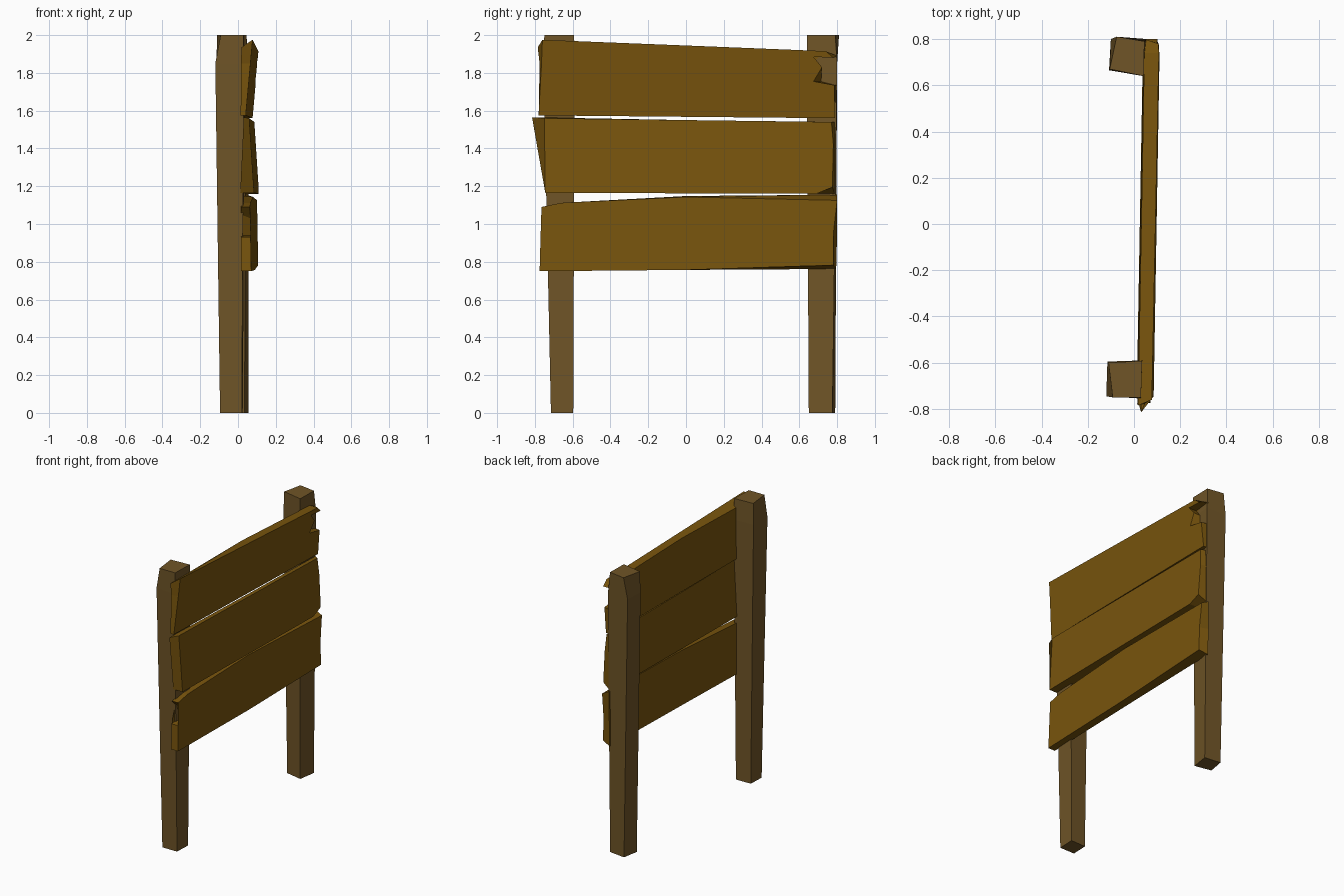
import bpy, bmesh

if "Cube" in bpy.data.objects:
    bpy.data.objects.remove(bpy.data.objects["Cube"])


def material(name, rgb):
    m = bpy.data.materials.new(name)
    m.diffuse_color = (*rgb, 1)
    m.use_nodes = True
    m.node_tree.nodes["Principled BSDF"].inputs["Base Color"].default_value = m.diffuse_color
    return m


board_mat = material("board_wood", (0.19, 0.09, 0.004))
post_mat = material("post_wood", (0.16, 0.09, 0.02))


def loft(name, rings, mat):
    """Join rings of equal point count into a closed solid."""
    bm = bmesh.new()
    loops = [[bm.verts.new(p) for p in ring] for ring in rings]
    n = len(loops[0])
    for a, b in zip(loops, loops[1:]):
        for i in range(n):
            j = (i + 1) % n
            bm.faces.new((a[i], a[j], b[j], b[i]))
    caps = [bm.faces.new(loops[0][::-1]), bm.faces.new(loops[-1])]
    bmesh.ops.triangulate(bm, faces=caps)
    bmesh.ops.recalc_face_normals(bm, faces=bm.faces)
    me = bpy.data.meshes.new(name)
    bm.to_mesh(me)
    bm.free()
    me.materials.append(mat)
    ob = bpy.data.objects.new(name, me)
    bpy.context.collection.objects.link(ob)


def post(name, sections):
    loft(name, [[(x, y, z) for x, y in pts] for z, pts in sections], post_mat)


def board(name, outline, inner, outer, zmid, shifts):
    """Outline is (y, z); inner/outer give x = a + b*y + c*(z - zmid)."""
    def ring(k, moved):
        pts = []
        for i, (y, z) in enumerate(outline):
            dy, dz = shifts.get(i, (0, 0)) if moved else (0, 0)
            y, z = y + dy, z + dz
            pts.append((k[0] + k[1] * y + k[2] * (z - zmid), y, z))
        return pts
    loft(name, [ring(inner, True), ring(outer, False)], board_mat)


# Posts: tapered, slightly twisted, with a worn top corner
post("front_post", [
    (0, [(-.095, -.715), (.02, -.715), (.025, -.597), (-.09, -.60)]),
    (1.85, [(-.12, -.745), (.03, -.755), (.037, -.59), (-.115, -.595)]),
    (2, [(-.092, -.75), (.03, -.75), (.035, -.592), (-.11, -.60)])])
post("back_post", [
    (0, [(-.085, .675), (.035, .65), (.055, .775), (-.065, .79)]),
    (1.85, [(-.108, .665), (.04, .64), (.055, .80), (-.10, .80)]),
    (2, [(-.105, .67), (.042, .64), (.045, .79), (-.075, .81)])])

# Top board, splintered at the +y end
board("top_board",
      [(-.78, 1.575), (.79, 1.56), (.785, 1.735), (.675, 1.755), (.72, 1.83),
       (.675, 1.885), (.78, 1.88), (.74, 1.915), (0, 1.945), (-.76, 1.975),
       (-.765, 1.85)],
      (.03, .018, .01), (.077, .024, .09), 1.77,
      {2: (.01, 0), 3: (.04, 0), 6: (.02, .01), 9: (-.025, -.04), 10: (-.01, 0)})

# Middle board
board("middle_board",
      [(-.745, 1.165), (.69, 1.16), (.775, 1.195), (.78, 1.42), (.77, 1.54),
       (0, 1.55), (-.75, 1.56)],
      (.035, .018, .05), (.085, .017, -.065), 1.36,
      {2: (.015, -.045), 3: (.01, 0), 4: (.015, 0), 6: (-.065, .005)})

# Bottom board, splintered at the -y end
board("bottom_board",
      [(-.775, .75), (0, .757), (.78, .782), (.78, .95), (.80, 1.125),
       (0, 1.143), (-.66, 1.112), (-.765, 1.09), (-.70, 1.03), (-.68, .94),
       (-.77, .93)],
      (.03, .018, 0), (.085, .024, -.02), .95,
      {2: (.015, -.02), 3: (.02, 0), 4: (0, .03), 8: (-.03, .02), 5: (0, .005)})
